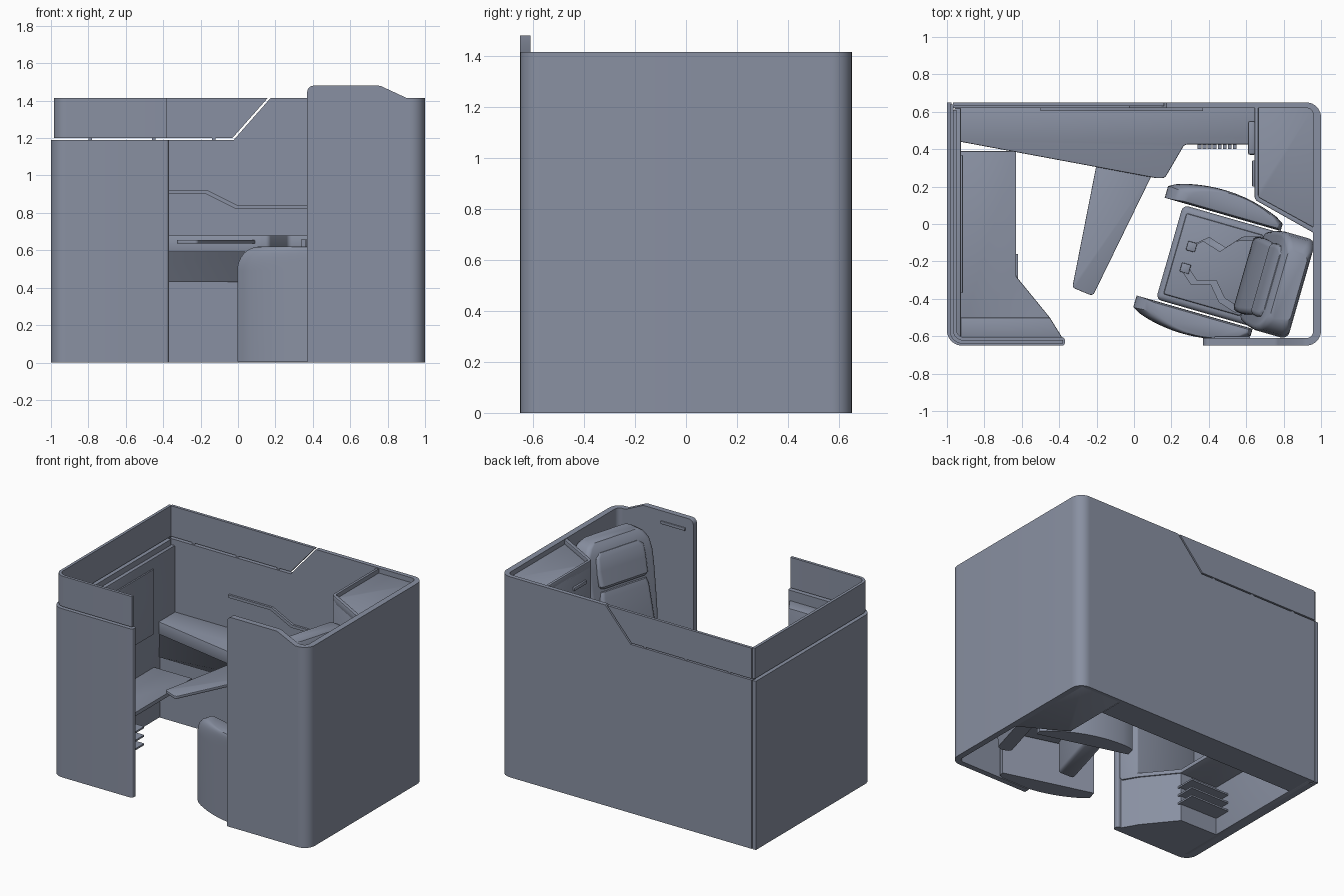
import bpy, bmesh, math
from mathutils import Vector, Matrix

if "Cube" in bpy.data.objects:
    bpy.data.objects.remove(bpy.data.objects["Cube"])

SEAT = Matrix.Translation((0.19, -0.15, 0)) @ Matrix.Rotation(math.radians(-16), 4, 'Z')
GREY = bpy.data.materials.new("slate_grey")
GREY.diffuse_color = (0.25, 0.28, 0.36, 1)
GREY.use_nodes = True
GREY.node_tree.nodes["Principled BSDF"].inputs["Base Color"].default_value = GREY.diffuse_color


def rounded(pts, n=8):
    """Polygon whose points may carry a corner radius: (x, y, r)."""
    out = []
    for i, p in enumerate(pts):
        c = Vector(p[:2])
        if len(p) < 3:
            out.append(c)
            continue
        a = (Vector(pts[i - 1][:2]) - c).normalized()
        b = (Vector(pts[(i + 1) % len(pts)][:2]) - c).normalized()
        half = a.angle(b) / 2
        d, w = p[2] / math.tan(half), math.sin(half)
        for k in range(n + 1):
            t = k / n
            k0, k1, k2 = (1 - t) ** 2, 2 * t * (1 - t) * w, t * t
            out.append((k0 * (c + a * d) + k1 * c + k2 * (c + b * d)) / (k0 + k1 + k2))
    return out


def finish(bm, name, bevel=0.0, seg=2, matrix=None):
    bmesh.ops.recalc_face_normals(bm, faces=bm.faces[:])
    if bevel:
        edges = [e for e in bm.edges if e.calc_face_angle(0) > 0.6]
        bmesh.ops.bevel(bm, geom=edges, offset=bevel, segments=seg, profile=0.5,
                        affect='EDGES', clamp_overlap=True)
    if matrix:
        bm.transform(matrix)
    mesh = bpy.data.meshes.new(name)
    bm.to_mesh(mesh)
    bm.free()
    mesh.materials.append(GREY)
    ob = bpy.data.objects.new(name, mesh)
    bpy.context.collection.objects.link(ob)
    bpy.ops.object.select_all(action='DESELECT')
    ob.select_set(True)
    bpy.context.view_layer.objects.active = ob
    bpy.ops.object.shade_smooth_by_angle(angle=math.radians(35))
    return ob


def loft(name, rings, bevel=0.0, seg=2, matrix=None):
    bm = bmesh.new()
    loops = [[bm.verts.new(p) for p in r] for r in rings]
    n = len(loops[0])
    for a, b in zip(loops, loops[1:]):
        for i in range(n):
            bm.faces.new((a[i], a[(i + 1) % n], b[(i + 1) % n], b[i]))
    bm.faces.new(loops[0])
    bm.faces.new(loops[-1])
    return finish(bm, name, bevel, seg, matrix)


def plan(name, pts, z0, z1, bevel=0.0, seg=2, matrix=None):
    """Extrude an xy outline upwards."""
    o = rounded(pts)
    return loft(name, [[(p.x, p.y, z) for p in o] for z in (z0, z1)], bevel, seg, matrix)


def side(name, pts, y0, y1, bevel=0.0, seg=2, matrix=None):
    """Extrude an xz outline along y."""
    o = rounded(pts)
    return loft(name, [[(p.x, y, p.y) for p in o] for y in (y0, y1)], bevel, seg, matrix)


def box(name, x0, x1, y0, y1, z0, z1, bevel=0.0, seg=2, matrix=None):
    return plan(name, [(x0, y0), (x1, y0), (x1, y1), (x0, y1)], z0, z1, bevel, seg, matrix)


# Outer shell
plan("left_wall", [(-1, .65), (-1, -.65, .08), (-.37, -.65, .015), (-.37, -.605, .015),
                   (-.95, -.605, .04), (-.95, .61), (-.975, .61), (-.975, .65)], 0, 1.19)
plan("left_privacy_screen", [(-.985, .64), (-.985, -.64, .07), (-.38, -.64), (-.38, -.62),
                             (-.965, -.62, .05), (-.965, .64)], 1.2, 1.415)
side("back_wall", [(-.968, 0), (.92, 0), (.92, 1.415), (.175, 1.415), (-.023, 1.19),
                   (-.968, 1.19)], .62, .65)
side("back_privacy_screen", [(-.968, 1.2), (-.03, 1.2), (.16, 1.415), (-.968, 1.415)], .63, .65)
plan("right_wall", [(.92, .65), (1, .65, .079), (1, -.65, .079), (.92, -.65), (.92, -.61),
                    (.958, -.61, .036), (.958, .62, .036), (.92, .62)], 0, 1.415)
side("front_right_wall", [(.37, 0), (.92, 0), (.92, 1.415), (.9, 1.415), (.76, 1.48, .05),
                          (.37, 1.48, .035)], -.65, -.61)
box("reading_light", .43, .62, -.615, -.6, 1.39, 1.41, .003)
for x in (-.8, -.46, -.14):
    box("screen_guide", x, x + .02, .632, .645, 1.18, 1.21)

# Screen wall at the foot end
box("screen_wall", -.96, -.925, -.6, .62, 0, 1.15, .005)
box("display", -.93, -.915, -.37, .37, .62, 1.08, .004)

# Foot rest, storage behind the front panel, open shelves below
plan("foot_rest", [(-.93, .39), (-.63, .39), (-.63, -.28), (-.45, -.5), (-.39, -.6), (-.93, -.6)],
     .35, .38, .006)
plan("end_cabinet", [(-.93, -.28), (-.635, -.285), (-.46, -.5), (-.4, -.605), (-.93, -.605)], 0, .36)
plan("front_cabinet", [(-.93, -.5), (-.45, -.5), (-.385, -.605), (-.93, -.605)], .36, 1.12, .006)
for z in (.12, .18, .24):
    box("shelf", -.93, -.62, -.3, -.16, z, z + .012)

# Side console along the back wall: top slab, sloped underside, plinth to the floor
console = [(-.93, .63), (-.93, .44), (.12, .245, .03), (.165, .245, .03), (.27, .425, .03),
           (.61, .425, .02), (.645, .46), (.645, .63)]
plan("console_top", console, .59, .68, .006)
upper = [(-.93, .63), (-.93, .45), (.11, .26), (.16, .26), (.26, .435), (.645, .46), (.645, .63)]
lower = [(-.93, .63), (-.93, .44), (.1, .44), (.15, .44), (.26, .445), (.645, .46), (.645, .63)]
loft("console_underside", [[(x, y, .43) for x, y in lower], [(x, y, .6) for x, y in upper]])
box("console_plinth", -.93, .645, .45, .63, 0, .44)
side("wall_light_strip", [(-.5, .9), (-.17, .9), (-.01, .82), (.37, .82), (.37, .84), (0, .84),
                          (-.16, .92), (-.5, .92)], .605, .63)
for i in range(8):
    box("vent_slat", .34 + i * .027, .36 + i * .027, .4, .43, .61, .66)

# Swing-out table
plan("table", [(-.2, .32), (.1, .27), (-.22, -.385, .02), (-.33, -.34, .02)], .635, .655, .004)

# Tall cabinet beside the seat
plan("tall_cabinet", [(.645, .63), (.645, .13, .03), (.965, -.05), (.965, .63)], 0, 1.38, .005)
plan("cabinet_rim", [(.645, .63), (.645, .13, .03), (.965, -.05), (.965, -.02), (.665, .145, .02),
                     (.665, .63)], 1.36, 1.41, .004)
box("control_panel", .61, .65, .37, .55, .72, .98, .01)
box("cabinet_handle", .632, .65, .2, .34, 1.27, 1.295, .005)

# Seat: cushion, pan, leg rest
box("seat_cushion", 0, .58, -.262, .262, .39, .49, .03, 4, SEAT)
box("cushion_pad", .03, .46, -.225, .225, .48, .5, .012, 2, SEAT)
box("seat_pan", .05, .6, -.25, .25, .3, .4, 0, 2, SEAT)
side("leg_rest", [(0, .44), (.16, .44), (.16, .08), (.05, .06)], -.25, .25, .02, 3, SEAT)


# Seat back: rounded sections stacked upwards (z, front x, back x, half width)
def back_ring(z, x0, x1, w):
    o = rounded([(x0, -w, .03), (x1, -w, .04), (x1, w, .04), (x0, w, .03)])
    return [(p.x, p.y, z) for p in o]


SECTIONS = [(.15, .5, .6, .23), (.4, .46, .62, .24), (.6, .46, .66, .25), (.85, .49, .71, .265),
            (1.1, .53, .73, .275), (1.22, .55, .735, .275), (1.3, .57, .735, .262),
            (1.345, .59, .73, .23), (1.37, .61, .72, .19)]
loft("seat_back", [back_ring(*s) for s in SECTIONS], matrix=SEAT)
loft("head_rest", [back_ring(*s) for s in ((1.08, .515, .6, .19), (1.1, .505, .6, .2),
     (1.2, .53, .62, .205), (1.28, .55, .63, .2), (1.31, .57, .66, .17))], matrix=SEAT)
loft("lumbar_pad", [back_ring(*s) for s in ((.49, .42, .5, .2), (.54, .41, .52, .21),
     (.75, .44, .55, .21), (1.02, .495, .58, .2), (1.06, .51, .58, .19))], matrix=SEAT)


# Curved arm panels down to the floor, rounded at the top front
def arm_ring(s, x0, x1, z, inset):
    outer, inner = [], []
    for k in range(17):
        t = k / 16
        x = x0 + (x1 - x0) * t
        bulge = .04 + .025 * (1 - t) + .075 * math.sin(math.pi * t) ** .7
        outer.append((x, s * (.272 + max(bulge - inset, .01 + inset)), z))
        inner.append((x, s * (.272 + inset), z))
    return outer + inner[::-1]


for s in (-1, 1):
    rings = [arm_ring(s, -.105, .54, .005, 0)]
    for k in range(9):
        a = math.pi / 2 * k / 8
        cut = .12 * (1 - math.cos(a))
        rings.append(arm_ring(s, -.105 + cut, .54 - cut * .2, .49 + .13 * math.sin(a),
                              .015 * (1 - math.cos(a)) ** 2))
    loft("seat_arm", rings, matrix=SEAT)

# Seat belt straps
for s in (-1, 1):
    path = [(.44, s * .2, .505), (.34, s * .17, .515), (.27, s * .09, .51), (.17, s * .12, .51),
            (.1, s * .06, .508)]
    rings = []
    for x, y, z in path:
        rings.append([(x - .012, y - .016, z - .004), (x + .012, y + .016, z - .004),
                      (x + .012, y + .016, z + .006), (x - .012, y - .016, z + .006)])
    loft("belt_strap", rings, matrix=SEAT)
    box("belt_buckle", .08, .13, s * .06 - .025, s * .06 + .025, .5, .52, .004, 2, SEAT)
